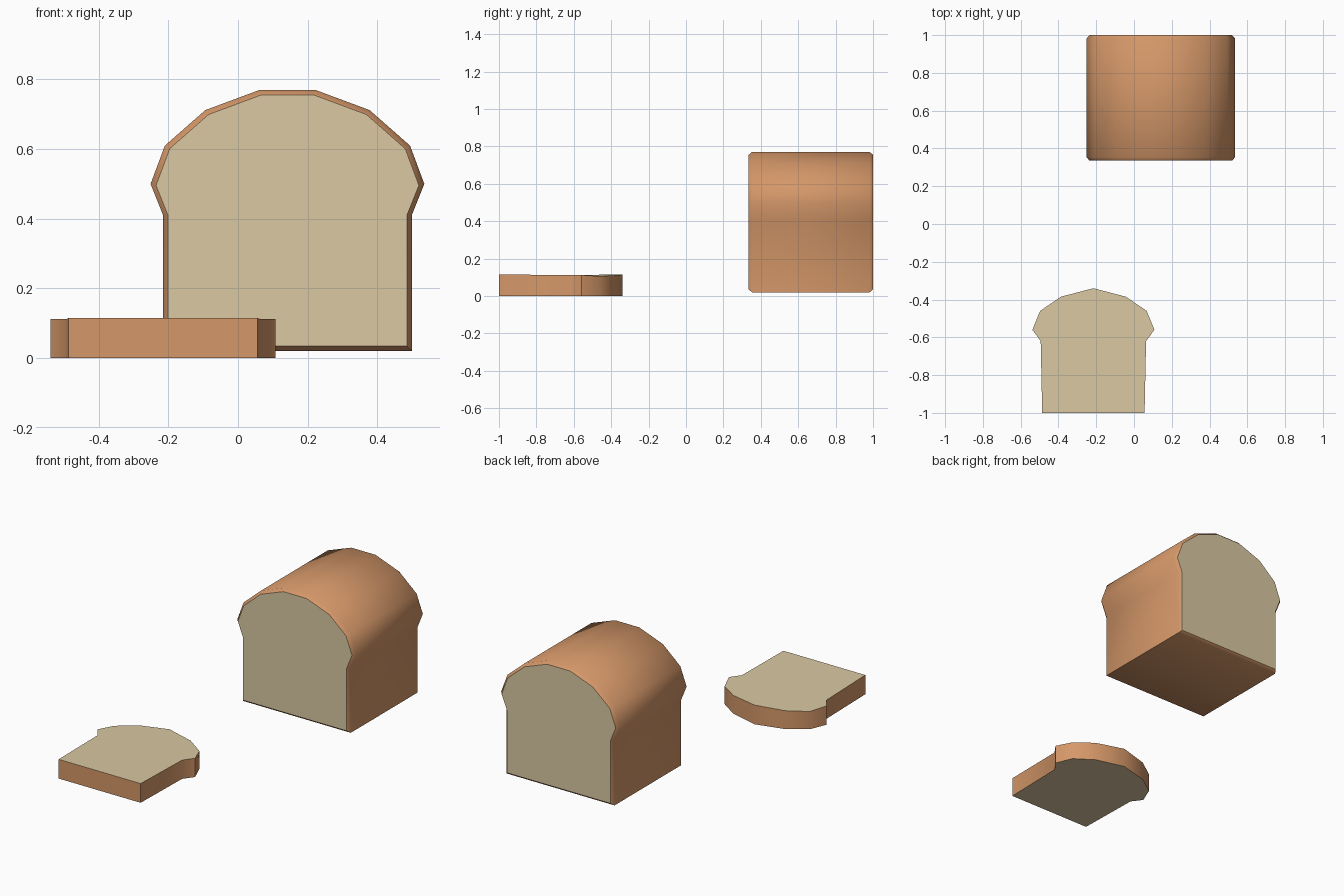
import bpy, bmesh, math

if "Cube" in bpy.data.objects:
    bpy.data.objects.remove(bpy.data.objects["Cube"])


def material(name, rgb):
    m = bpy.data.materials.new(name)
    m.diffuse_color = (*rgb, 1)
    m.use_nodes = True
    m.node_tree.nodes["Principled BSDF"].inputs["Base Color"].default_value = m.diffuse_color
    return m


crust = material("brown_crust", (0.66, 0.31, 0.14))
crumb = material("cream_crumb", (0.70, 0.58, 0.36))


def mirrored(half):
    """Right half of a profile, bottom to top, closed by its mirror image."""
    return half + [(-p[0], *p[1:]) for p in reversed(half) if p[0] > 1e-6]


def bread(name, rings):
    """Skin consecutive rings with crust and close both ends with crumb."""
    bm = bmesh.new()
    loops = [[bm.verts.new(p) for p in ring] for ring in rings]
    n = len(loops[0])
    for a, b in zip(loops, loops[1:]):
        for i in range(n):
            j = (i + 1) % n
            bm.faces.new((a[i], a[j], b[j], b[i]))
    for loop in (loops[0], loops[-1]):
        bm.faces.new(loop).material_index = 1
    bmesh.ops.recalc_face_normals(bm, faces=bm.faces)
    mesh = bpy.data.meshes.new(name)
    bm.to_mesh(mesh)
    bm.free()
    mesh.materials.append(crust)
    mesh.materials.append(crumb)
    ob = bpy.data.objects.new(name, mesh)
    bpy.context.collection.objects.link(ob)
    bpy.ops.object.select_all(action='DESELECT')
    ob.select_set(True)
    bpy.context.view_layer.objects.active = ob
    bpy.ops.object.shade_smooth_by_angle(angle=math.radians(50))
    # cut faces stay flat
    for f in mesh.polygons:
        if f.material_index == 1:
            f.use_smooth = False
    return ob


# Standing loaf: profile in x/z, with chamfered front and back rims
loaf = mirrored([(0.357, 0.02), (0.357, 0.41), (0.393, 0.50),
                 (0.352, 0.61), (0.236, 0.712), (0.08, 0.77)])
LOAF_X, LOAF_Z = 0.142, 0.395


def loaf_ring(y, s):
    return [(LOAF_X + x * s, y, LOAF_Z + (z - LOAF_Z) * s) for x, z in loaf]


bread("bread_loaf", [loaf_ring(0.335, 0.96), loaf_ring(0.353, 1),
                     loaf_ring(0.982, 1), loaf_ring(1.0, 0.96)])

# Slice lying flat: profile in x/y plus the slightly uneven top height
piece = mirrored([(0.271, -1.0, 0.115), (0.279, -0.62, 0.112),
                  (0.323, -0.56, 0.112), (0.282, -0.46, 0.106),
                  (0.172, -0.385, 0.110), (0.0, -0.34, 0.115)])
SLICE_X = -0.215
bread("bread_slice", [[(SLICE_X + x, y, 0.0) for x, y, z in piece],
                      [(SLICE_X + x, y, z) for x, y, z in piece]])
